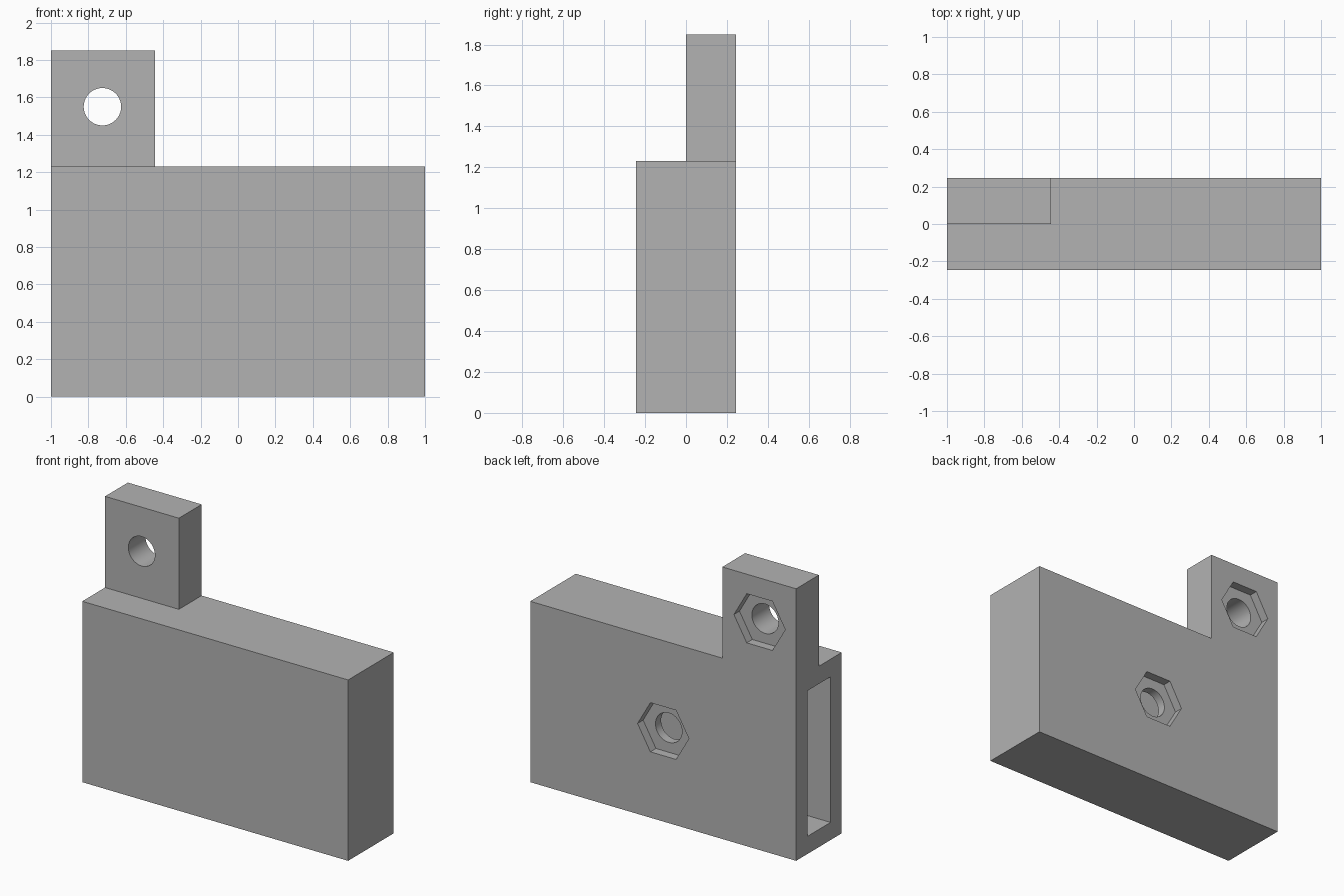
import bpy
import math

cube = bpy.data.objects.get("Cube")
if cube:
    bpy.data.objects.remove(cube, do_unlink=True)

# One plain grey for the whole part
grey = bpy.data.materials.new("plain grey")
grey.use_nodes = True
grey.diffuse_color = (0.45, 0.45, 0.45, 1)
grey.node_tree.nodes["Principled BSDF"].inputs["Base Color"].default_value = (0.45, 0.45, 0.45, 1)

BACK = 0.245     # y of the back face
TOP = 1.23       # height of the main block
WALL = 0.12      # wall thickness around the pocket
RECESS = 0.06    # depth of the hexagonal nut seats


def box(name, low, high):
    """Box between two opposite corners."""
    bpy.ops.mesh.primitive_cube_add(size=1, location=[(a + b) / 2 for a, b in zip(low, high)])
    obj = bpy.context.object
    obj.name = name
    obj.scale = [b - a for a, b in zip(low, high)]
    bpy.ops.object.transform_apply(location=True, rotation=True, scale=True)
    obj.data.materials.append(grey)
    return obj


def prism(name, sides, radius, x, z, front, back, turn=0):
    """Regular prism running along y."""
    bpy.ops.mesh.primitive_cylinder_add(
        vertices=sides, radius=radius, depth=back - front,
        location=(x, (front + back) / 2, z), rotation=(math.pi / 2, turn, 0))
    obj = bpy.context.object
    obj.name = name
    bpy.ops.object.transform_apply(location=True, rotation=True, scale=True)
    obj.data.materials.append(grey)
    return obj


def combine(target, tool, operation):
    """Apply a boolean and discard the tool."""
    tool.hide_render = True
    mod = target.modifiers.new(operation.lower(), 'BOOLEAN')
    mod.operation = operation
    mod.solver = 'EXACT'
    mod.object = tool
    bpy.context.view_layer.objects.active = target
    bpy.ops.object.modifier_apply(modifier=mod.name)
    bpy.data.objects.remove(tool, do_unlink=True)


# Main block with the mounting tab on its back half
housing = box("housing", (-1, -BACK, 0), (1, BACK, TOP))
combine(housing, box("mounting_tab", (-1, 0, TOP), (-0.445, BACK, 1.85)), 'UNION')

# Pocket open at the tab end
combine(housing, box("pocket", (-1.1, WALL - BACK, WALL), (1 - WALL, BACK - WALL, TOP - WALL)), 'DIFFERENCE')

# Bolt holes with hexagonal nut seats: through the tab, and into the pocket
for x, z, front in ((-0.725, 1.55, -0.1), (0, TOP / 2, 0)):
    combine(housing, prism("nut_seat", 6, 0.193, x, z, BACK - RECESS, BACK + 0.1, math.pi / 6), 'DIFFERENCE')
    combine(housing, prism("bolt_hole", 64, 0.1, x, z, front, BACK + 0.1), 'DIFFERENCE')

# Smooth bores, sharp edges
bpy.ops.object.select_all(action='DESELECT')
housing.select_set(True)
bpy.context.view_layer.objects.active = housing
bpy.ops.object.shade_smooth_by_angle(angle=math.radians(30))
